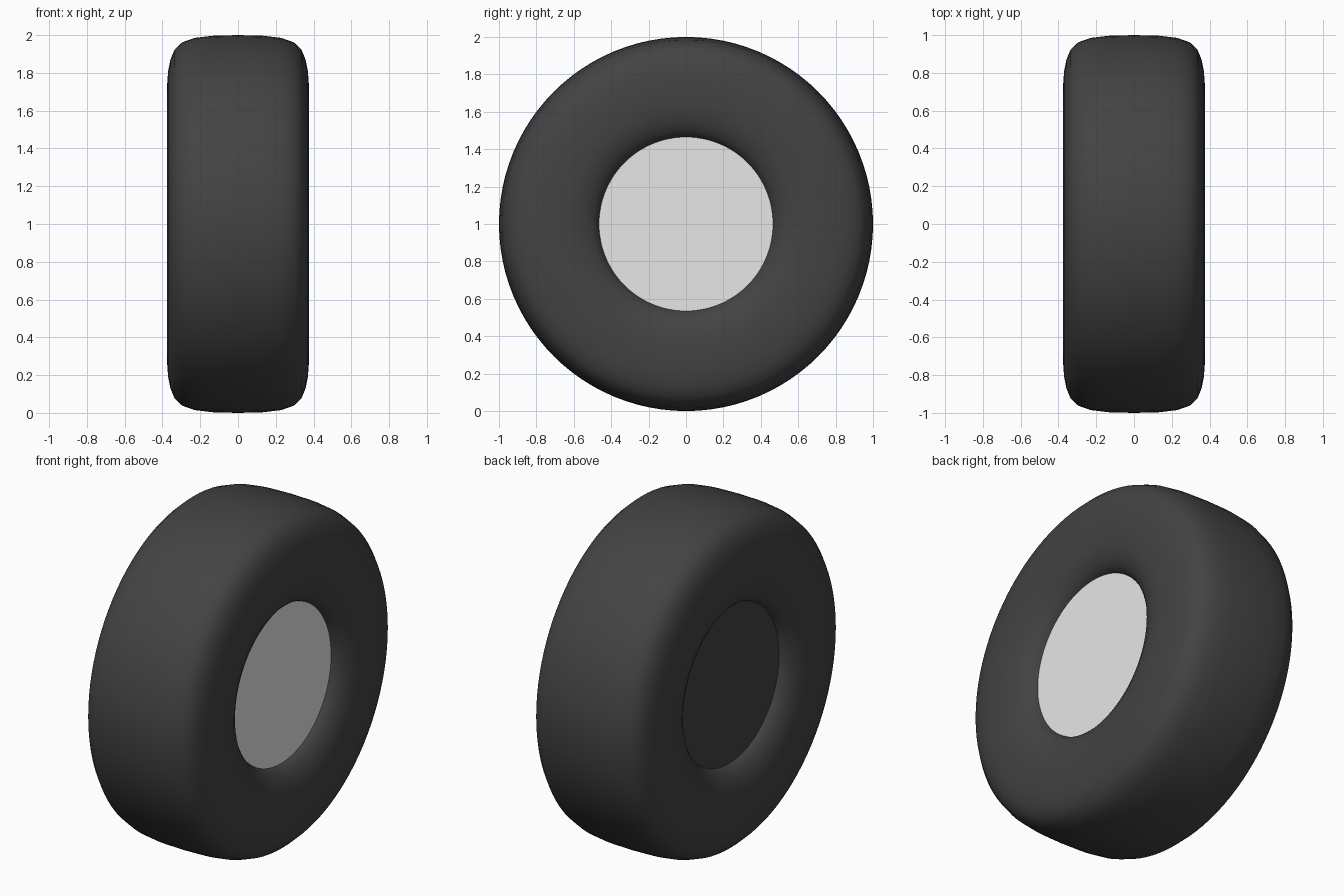
import bpy
import bmesh
from math import pi
from mathutils import Matrix, Vector

cube = bpy.data.objects.get("Cube")
if cube:
    bpy.data.objects.remove(cube)

SEGMENTS = 96
HUB_RADIUS = 0.465
HUB_X = 0.285
AXLE = Vector((0, 0, 1))


def material(name, value):
    mat = bpy.data.materials.new(name)
    mat.use_nodes = True
    color = (value, value, value, 1)
    mat.diffuse_color = color
    bsdf = mat.node_tree.nodes["Principled BSDF"]
    bsdf.inputs["Base Color"].default_value = color
    bsdf.inputs["Roughness"].default_value = 0.7
    return mat


def finish(name, bm, mat, smooth):
    mesh = bpy.data.meshes.new(name)
    bm.to_mesh(mesh)
    bm.free()
    mesh.materials.append(mat)
    for poly in mesh.polygons:
        poly.use_smooth = smooth
    obj = bpy.data.objects.new(name, mesh)
    bpy.context.collection.objects.link(obj)
    return obj


rubber = material("dark rubber", 0.056)
pale = material("pale grey", 0.8)

# Half cross-section of the tyre: (x, radius) from tread centre to hub lip
half = [(0, 1), (0.13, 0.997), (0.23, 0.985), (0.295, 0.962), (0.335, 0.925),
        (0.358, 0.87), (0.37, 0.81), (0.375, 0.74), (0.375, 0.66),
        (0.37, 0.6), (0.354, 0.545), (0.33, 0.5), (0.306, 0.475),
        (HUB_X, HUB_RADIUS)]
profile = [(-x, r) for x, r in reversed(half[1:])] + half

# Tyre: cross-section spun around the axle
bm = bmesh.new()
verts = [bm.verts.new((x, 0, AXLE.z + r)) for x, r in profile]
edges = [bm.edges.new(pair) for pair in zip(verts, verts[1:])]
bmesh.ops.spin(bm, geom=verts + edges, cent=AXLE, axis=(1, 0, 0),
               angle=2 * pi, steps=SEGMENTS, use_merge=True)
bmesh.ops.remove_doubles(bm, verts=bm.verts, dist=0.0005)
bmesh.ops.recalc_face_normals(bm, faces=bm.faces)
finish("tyre", bm, rubber, True)

# Flat recessed hub discs, pale on the left side only
for name, side, mat in (("pale_hub_disc", 1, pale), ("dark_hub_disc", -1, rubber)):
    bm = bmesh.new()
    place = Matrix.Translation(AXLE + Vector((side * HUB_X, 0, 0)))
    bmesh.ops.create_circle(bm, cap_ends=True, segments=SEGMENTS, radius=HUB_RADIUS,
                            matrix=place @ Matrix.Rotation(side * pi / 2, 4, "Y"))
    bm.normal_update()
    for face in bm.faces:
        if face.normal.x * side < 0:
            face.normal_flip()
    finish(name, bm, mat, False)
